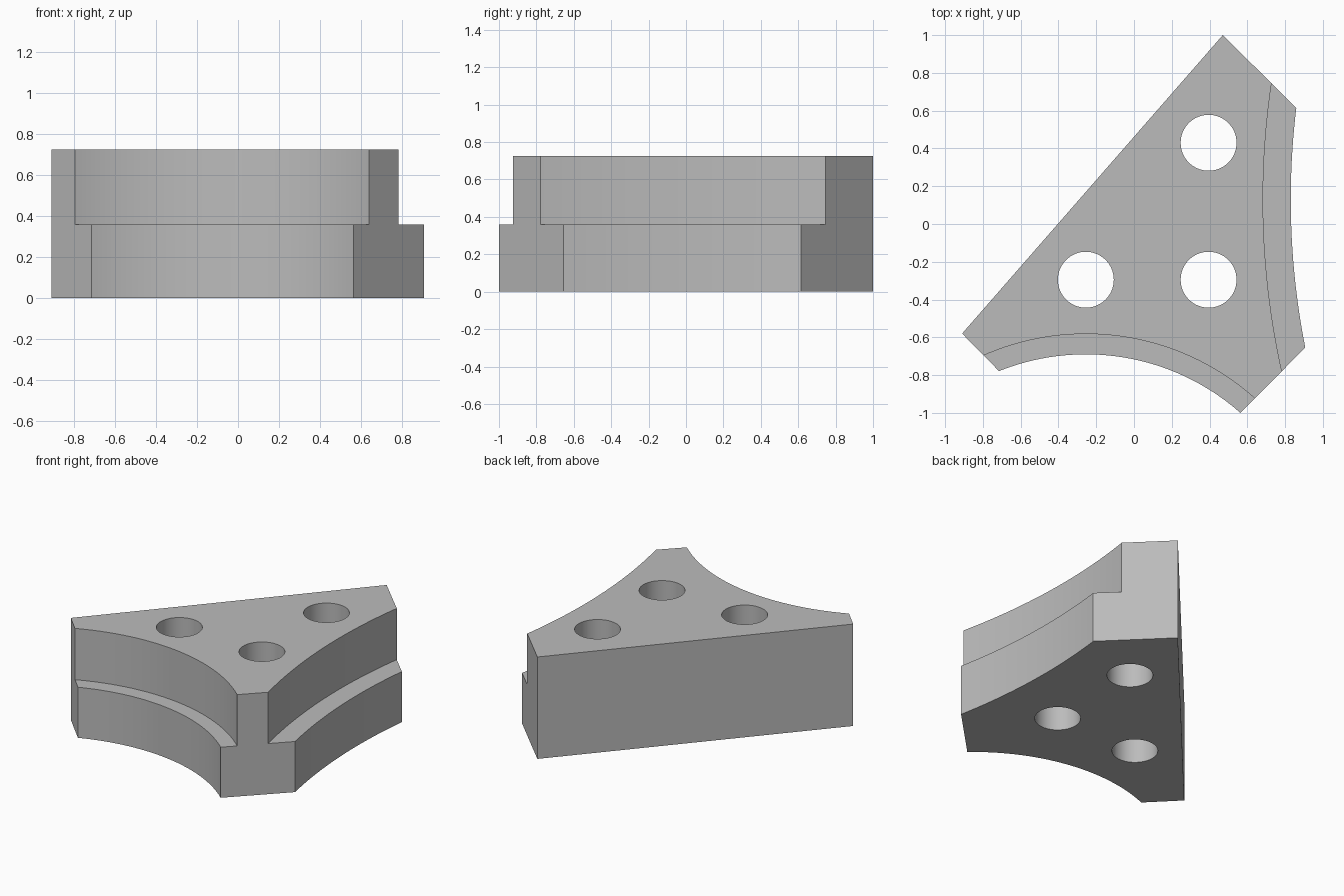
import bpy
import bmesh

if "Cube" in bpy.data.objects:
    bpy.data.objects.remove(bpy.data.objects["Cube"], do_unlink=True)

HEIGHT = 0.725
LEDGE = 0.36

grey = bpy.data.materials.new("plain_grey")
grey.use_nodes = True
colour = (0.5, 0.5, 0.5, 1)
grey.diffuse_color = colour
grey.node_tree.nodes["Principled BSDF"].inputs["Base Color"].default_value = colour


def add_object(name, bm):
    bmesh.ops.recalc_face_normals(bm, faces=bm.faces)
    mesh = bpy.data.meshes.new(name)
    bm.to_mesh(mesh)
    bm.free()
    mesh.materials.append(grey)
    obj = bpy.data.objects.new(name, mesh)
    bpy.context.collection.objects.link(obj)
    return obj


def prism(name, outline, height):
    bm = bmesh.new()
    face = bm.faces.new([bm.verts.new((x, y, 0)) for x, y in outline])
    top = bmesh.ops.extrude_face_region(bm, geom=[face])["geom"]
    bmesh.ops.translate(bm, vec=(0, 0, height),
                        verts=[v for v in top if isinstance(v, bmesh.types.BMVert)])
    return add_object(name, bm)


def cut_cylinder(body, centre, radius, bottom, sides):
    """Subtract an upright cylinder reaching from bottom to above the body."""
    bm = bmesh.new()
    depth = HEIGHT + 0.5 - bottom
    bmesh.ops.create_cone(bm, cap_ends=True, segments=sides, radius1=radius,
                          radius2=radius, depth=depth)
    bmesh.ops.translate(bm, verts=bm.verts, vec=(*centre, bottom + depth / 2))
    cutter = add_object("cutter", bm)
    cutter.hide_render = True
    mod = body.modifiers.new("cut", "BOOLEAN")
    mod.operation = "DIFFERENCE"
    mod.solver = "EXACT"
    mod.object = cutter
    bpy.context.view_layer.objects.active = body
    bpy.ops.object.modifier_apply(modifier=mod.name)
    bpy.data.objects.remove(cutter, do_unlink=True)


# Block: long straight back, three clipped corners running into the hollows
block = prism("bracket_block", [
    (0.47, 1.0), (-0.91, -0.58), (-0.615, -0.88),
    (0.495, -1.07), (0.975, -0.585), (0.93, 0.545)], HEIGHT)

# Hollow sides, each with a wider concentric cut above the ledge
for centre, lower, upper, sides in (((-0.255, -1.925), 1.235, 1.343, 192),
                                    ((4.88, 0.13), 4.05, 4.197, 384)):
    cut_cylinder(block, centre, lower, -0.5, sides)
    cut_cylinder(block, centre, upper, LEDGE, sides)

# Bolt holes
for centre in ((0.395, 0.43), (0.395, -0.295), (-0.255, -0.295)):
    cut_cylinder(block, centre, 0.148, -0.5, 64)

# Smooth curved walls, crisp edges
bpy.ops.object.select_all(action="DESELECT")
block.select_set(True)
bpy.context.view_layer.objects.active = block
bpy.ops.object.shade_smooth_by_angle(angle=0.5)
